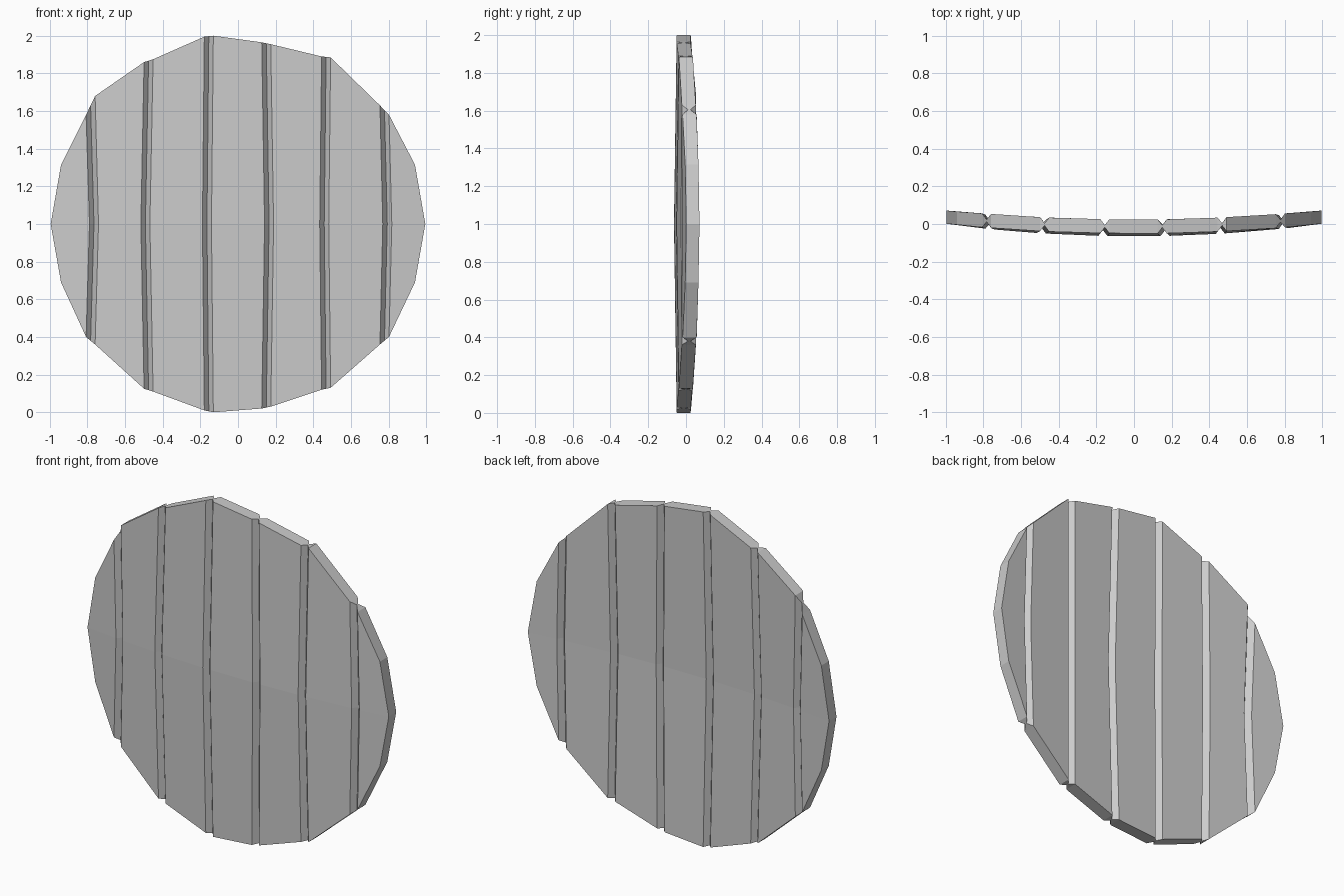
import bpy
import bmesh

cube = bpy.data.objects.get("Cube")
if cube:
    bpy.data.objects.remove(cube)

THICK = 0.074    # plank thickness
WAIST = 0.012    # thickness left at the bottom of the grooves
HALF = 0.024     # half width of a groove

grey = bpy.data.materials.new("plain grey")
grey.use_nodes = True
colour = (0.6, 0.6, 0.6, 1)
grey.diffuse_color = colour
grey.node_tree.nodes["Principled BSDF"].inputs["Base Color"].default_value = colour


def front_y(x, z):
    """Shallow dome, bent more across the planks than along them."""
    return -0.065 + 0.065 * x * x + 0.015 * (z - 1) ** 2


def column(xs, zs, thick):
    """Front and back points for the bottom, middle and top of one edge line."""
    points = []
    for x, z in zip(xs, zs):
        y = front_y(x, z) + THICK / 2
        points.append(((x, y - thick / 2, z), (x, y + thick / 2, z)))
    return points


def build_plank(name, columns):
    bm = bmesh.new()
    cols = [[[bm.verts.new(p) for p in pair] for pair in col] for col in columns]
    for a, b in zip(cols, cols[1:]):
        for r in range(2):
            for side in range(2):
                bm.faces.new((a[r][side], b[r][side], b[r + 1][side], a[r + 1][side]))
        for r in (0, 2):
            bm.faces.new((a[r][0], b[r][0], b[r][1], a[r][1]))
    for c in (cols[0], cols[-1]):
        for r in range(2):
            bm.faces.new((c[r][0], c[r + 1][0], c[r + 1][1], c[r][1]))
    bmesh.ops.recalc_face_normals(bm, faces=bm.faces)
    mesh = bpy.data.meshes.new(name)
    bm.to_mesh(mesh)
    bm.free()
    mesh.materials.append(grey)
    bpy.context.collection.objects.link(bpy.data.objects.new(name, mesh))


# Grooves: x at the ends, x at the middle, (bottom, top) of left and right lips
grooves = [
    (-0.783, -0.765, (0.40, 1.58), (0.36, 1.68)),
    (-0.475, -0.492, (0.125, 1.86), (0.11, 1.875)),
    (-0.155, -0.165, (0.01, 1.995), (0.0, 2.0)),
    (0.150, 0.165, (0.02, 1.965), (0.03, 1.955)),
    (0.468, 0.458, (0.12, 1.89), (0.13, 1.885)),
    (0.778, 0.793, (0.36, 1.63), (0.40, 1.58)),
]


def groove_columns(groove):
    end, mid, lo, hi = groove

    def line(shift, z, thick):
        return column([end + shift, mid + shift, end + shift], [z[0], 1, z[1]], thick)

    valley_z = [(a + b) / 2 for a, b in zip(lo, hi)]
    return line(-HALF, lo, THICK), line(0, valley_z, WAIST), line(HALF, hi, THICK)


def tip(side):
    return column([side * 0.94, side * 0.995, side * 0.94], [0.69, 1, 1.315], 0.07)


# Planks, each running from one groove bottom to the next
edges = [groove_columns(g) for g in grooves]
build_plank("right_end_plank", [tip(-1), edges[0][0], edges[0][1]])
for i, (a, b) in enumerate(zip(edges, edges[1:])):
    build_plank(f"plank_{i + 1}", [a[1], a[2], b[0], b[1]])
build_plank("left_end_plank", [edges[-1][1], edges[-1][2], tip(1)])
